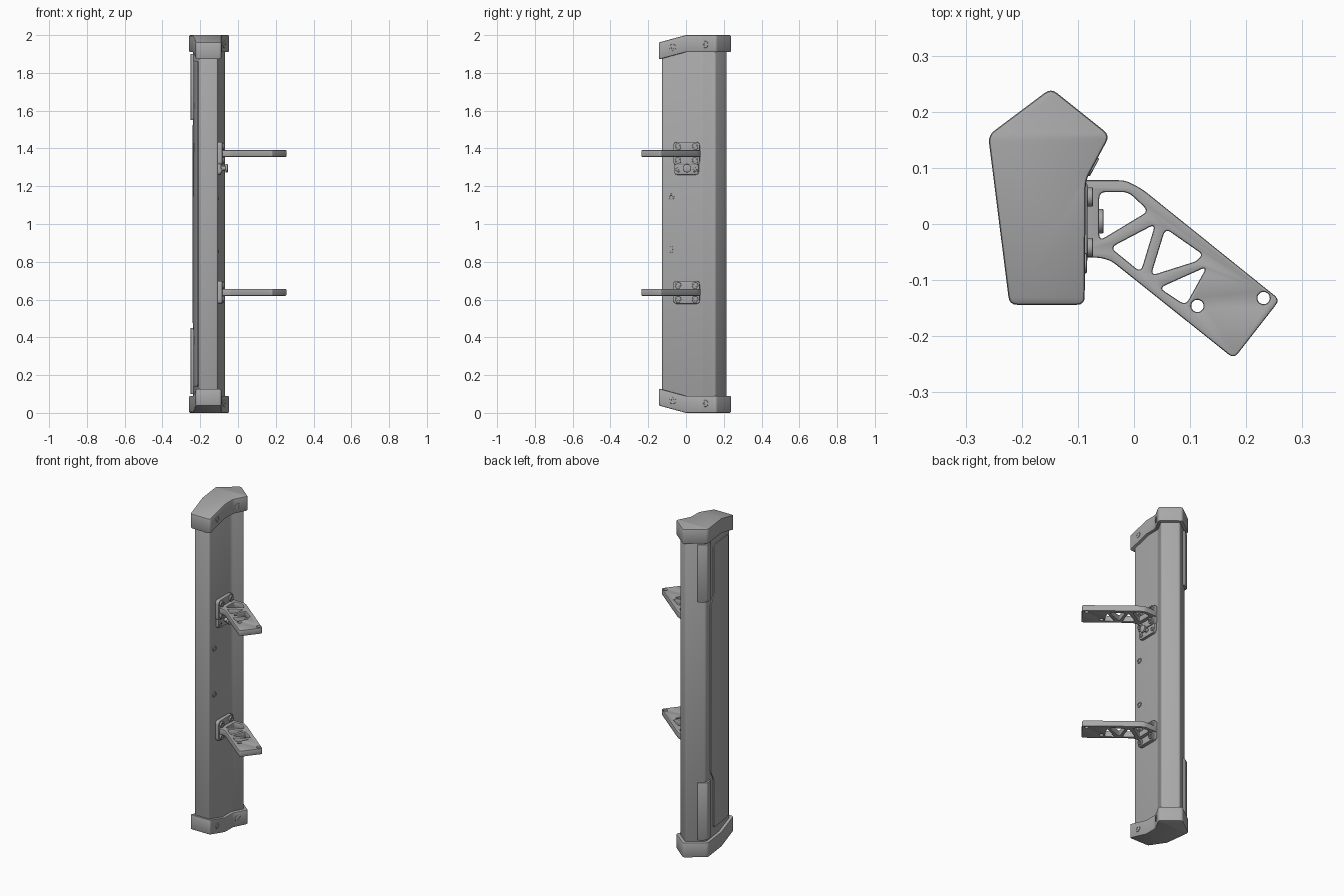
import bpy, bmesh, math
from mathutils import Vector, Matrix

cube = bpy.data.objects.get("Cube")
if cube:
    bpy.data.objects.remove(cube)

metal = bpy.data.materials.new("satin_grey")
metal.use_nodes = True
GREY = (0.4, 0.4, 0.4, 1)
metal.diffuse_color = GREY
metal.node_tree.nodes["Principled BSDF"].inputs["Base Color"].default_value = GREY
parts = []


def circle(r, n=20, at=(0, 0)):
    return [Vector((at[0] + r * math.cos(math.tau * i / n),
                    at[1] + r * math.sin(math.tau * i / n))) for i in range(n)]


def rounded(pts, r, steps=4):
    """Round every corner of an outline with a quadratic arc."""
    pts = [Vector(p) for p in pts]
    out = []
    for i, p in enumerate(pts):
        a, b = pts[i - 1] - p, pts[(i + 1) % len(pts)] - p
        k = min(r, a.length * 0.45, b.length * 0.45)
        p0, p1 = p + a.normalized() * k, p + b.normalized() * k
        for j in range(steps + 1):
            t = j / steps
            out.append(p0 * (1 - t) ** 2 + p * 2 * t * (1 - t) + p1 * t * t)
    return out


def inset(pts, d):
    """Offset a clockwise outline inward (negative d goes outward)."""
    pts = [Vector(p) for p in pts]
    out = []
    for i, p in enumerate(pts):
        e0 = (p - pts[i - 1]).normalized()
        e1 = (pts[(i + 1) % len(pts)] - p).normalized()
        n0, n1 = Vector((e0.y, -e0.x)), Vector((e1.y, -e1.x))
        out.append(p + (n0 + n1) * d / (1 + n0.dot(n1)))
    return out


def face_frame(x, y, z, normal):
    """Frame lying on an upright face: u horizontal, v up, w outward."""
    w = Vector((normal[0], normal[1], 0)).normalized()
    v = Vector((0, 0, 1))
    m = Matrix((v.cross(w), v, w)).transposed().to_4x4()
    return Matrix.Translation((x, y, z)) @ m


def plate(name, outline, w0, w1, frame=Matrix(), holes=(), bevel=0.003, edit=None):
    """Flat part with bevelled rims and through holes, between w0 and w1."""
    cu = bpy.data.curves.new(name, "CURVE")
    cu.dimensions, cu.fill_mode = "2D", "BOTH"
    cu.extrude = (w1 - w0) / 2 - bevel
    cu.bevel_depth, cu.bevel_resolution, cu.offset = bevel, 1, -bevel
    for loop in (outline, *holes):
        s = cu.splines.new("POLY")
        s.points.add(len(loop) - 1)
        for pt, co in zip(s.points, loop):
            pt.co = (co[0], co[1], 0, 1)
        s.use_cyclic_u = True
    tmp = bpy.data.objects.new(name + "_curve", cu)
    bpy.context.collection.objects.link(tmp)
    deps = bpy.context.evaluated_depsgraph_get()
    me = bpy.data.meshes.new_from_object(tmp.evaluated_get(deps))
    bpy.data.objects.remove(tmp)
    bpy.data.curves.remove(cu)
    bm = bmesh.new()
    bm.from_mesh(me)
    bmesh.ops.remove_doubles(bm, verts=bm.verts, dist=0.00005)
    bmesh.ops.transform(bm, verts=bm.verts,
                        matrix=frame @ Matrix.Translation((0, 0, (w0 + w1) / 2)))
    if edit:
        edit(bm)
    bmesh.ops.recalc_face_normals(bm, faces=bm.faces)
    bm.to_mesh(me)
    bm.free()
    me.materials.clear()
    me.materials.append(metal)
    ob = bpy.data.objects.new(name, me)
    bpy.context.collection.objects.link(ob)
    parts.append(ob)
    return ob


def screw(name, x, y, z, normal=(1, 0), r=0.017, h=0.01):
    frame = face_frame(x, y, z, normal)
    plate(name, circle(r), -0.004, h, frame, [circle(r * 0.5, 6)], 0.002)
    plate(name + "_socket", circle(r * 0.6, 12), -0.004, h * 0.3, frame, bevel=0.001)


# Housing outline (clockwise from above) and the smaller body inside the caps
cap_outline = [(-.26, .158), (-.148, .242), (-.043, .158),
               (-.086, .078), (-.088, -.144), (-.222, -.144)]
body_outline = inset(cap_outline, 0.018)
plate("body", rounded(body_outline, 0.012), 0.06, 1.94)


# End caps, with the front half sloping inward
def slope(bm):
    bmesh.ops.bisect_plane(bm, geom=bm.verts[:] + bm.edges[:] + bm.faces[:],
                           plane_co=(0, 0, 0), plane_no=(0, 1, 0))
    for v in bm.verts:
        v.co.z -= 0.27 * max(0, -v.co.y)


def slope_flipped(bm):
    slope(bm)
    for v in bm.verts:
        v.co.z = 2 - v.co.z


cap_shape = rounded(cap_outline, 0.014)
plate("top_cap", cap_shape, 1.91, 2, bevel=0.006, edit=slope)
plate("bottom_cap", cap_shape, 1.91, 2, bevel=0.006, edit=slope_flipped)
for end, z_front, z_rear in (("top", 1.935, 1.95), ("bottom", 0.065, 0.05)):
    screw(end + "_cap_front_screw", -.087, -.07, z_front, r=0.018, h=0.003)
    screw(end + "_cap_rear_screw", -.073, .102, z_rear, (.88, -.47), r=0.018, h=0.003)

# Raised cover on the outer side, narrowed beside the corner guards
corner, ridge, nose = body_outline[0], body_outline[1], body_outline[5]
along = (nose - corner).normalized()
frame = face_frame(corner.x, corner.y, 1, (along.y, -along.x))
half = [(.255, .86), (.08, .86), (.08, .56), (.045, .51)]
cover = half + [(u, -v) for u, v in reversed(half)]
plate("side_cover", rounded(cover, 0.02), -0.003, 0.006, frame, bevel=0.002)

# Corner guards
back = (ridge - corner).normalized()
outer = inset(body_outline, -0.011)[0]
n_side, n_back = Vector((along.y, -along.x)), Vector((-back.y, back.x))
guard = [corner + along * .045 - n_side * .003, corner + along * .04 + n_side * .01, outer,
         corner + back * .045 + n_back * .01, corner + back * .05 - n_back * .003]
for name, z0, z1 in (("upper", 1.55, 1.9), ("lower", 0.1, 0.45)):
    plate(name + "_corner_guard", rounded(guard, 0.006), z0, z1, bevel=0.004)

# Brackets: mounting plate, screws and lattice arm
arm = (rounded([(-.1, .078), (-.015, .078), (.015, .062), (.26, -.135),
                (.178, -.24), (-.04, -.066), (-.06, -.06), (-.1, -.06)], 0.012))
windows = [[(-.062, .057), (-.01, .057), (.026, .023), (-.062, -.03)],
           [(.038, .0), (-.042, -.042), (.012, -.086)],
           [(.056, -.008), (.122, -.054), (.112, -.066), (.03, -.092)],
           [(.13, -.076), (.045, -.114), (.092, -.145)]]
arm_holes = [rounded(w, 0.012) for w in windows]
arm_holes += [circle(.011, at=(.231, -.132)), circle(.011, at=(.113, -.146))]


def rectangle(w, h):
    return rounded([(-w, -h), (w, -h), (w, h), (-w, h)], 0.02)


for name, z in (("upper", 1.373), ("lower", 0.638)):
    plate(name + "_bracket_arm", arm, z - .018, z + .018, holes=arm_holes, bevel=0.004)
    plate(name + "_mounting_plate", rectangle(.07, .061), -.005, .022,
          face_frame(-.105, .003, z, (1, 0)))
    for y in (-.042, .048):
        for dz in (-.037, .037):
            screw(name + "_bracket_screw", -.083, y, z + dz)

# Latch plate and knob below the upper bracket
plate("latch_plate", rectangle(.065, .04), -.005, .016, face_frame(-.105, .003, 1.3, (1, 0)))
for y in (-.044, .05):
    screw("latch_screw", -.089, y, 1.285, r=0.013, h=0.005)
knob = face_frame(-.105, .005, 1.295, (1, 0))
plate("knob_stem", circle(.012), 0, .042, knob)
plate("knob_head", circle(.022), .038, .051, knob)

# Small screws along the body
for z in (1.145, 0.865):
    screw("body_screw", -.105, -.078, z, r=0.016, h=0.005)

bpy.ops.object.select_all(action="DESELECT")
for ob in parts:
    ob.select_set(True)
bpy.context.view_layer.objects.active = parts[0]
bpy.ops.object.shade_smooth_by_angle(angle=math.radians(30))
